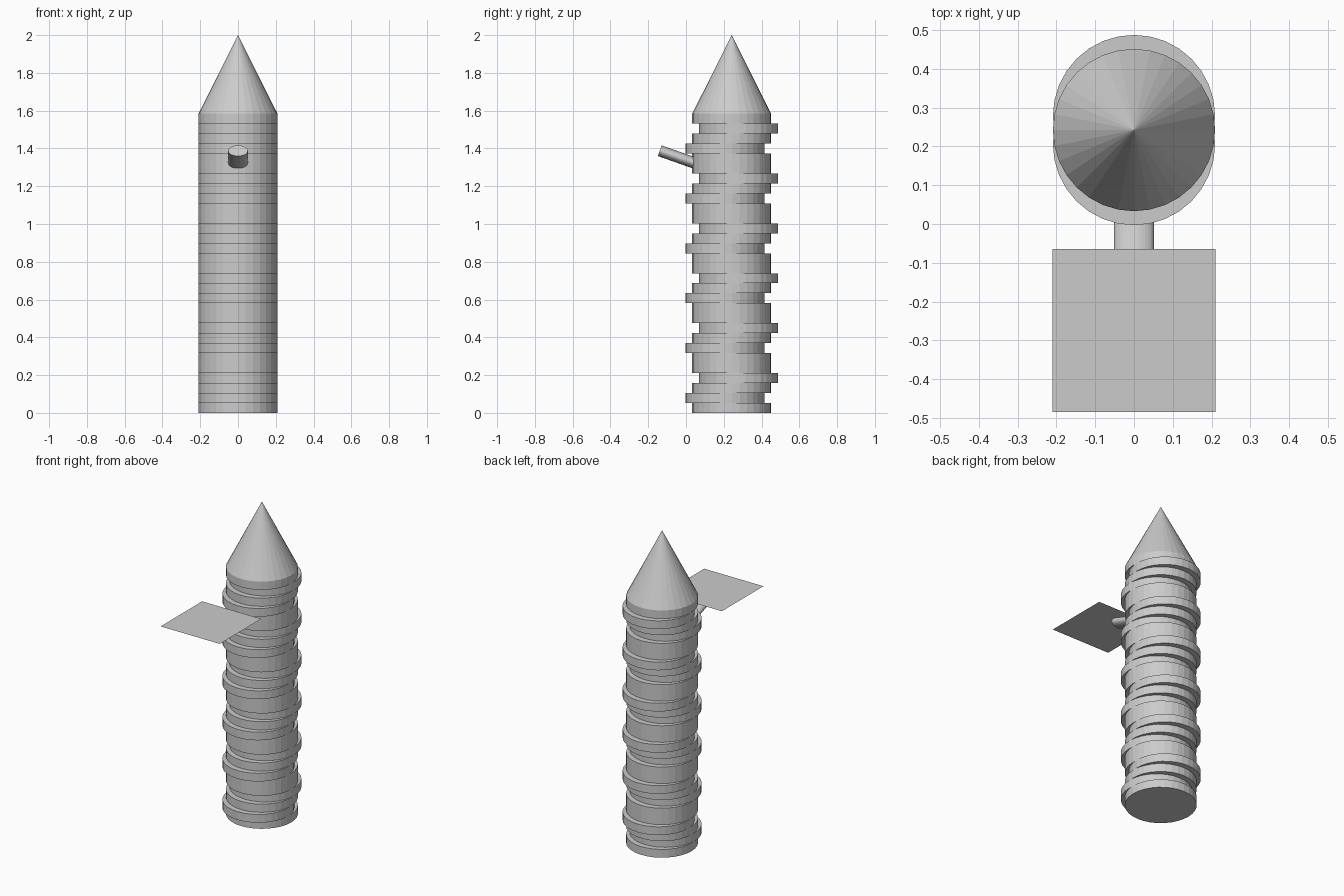
import bpy, math

if "Cube" in bpy.data.objects:
    bpy.data.objects.remove(bpy.data.objects["Cube"])

CY, R, SIDES = 0.242, 0.209, 32   # tower axis, radius, facets
H = 1.584 / 30                    # height of one slice
SHIFT = 0.036
PATTERN = [0, -1, 0, 1, 0]        # front/back offset of stacked slices


def cylinder(name, radius, depth, loc):
    bpy.ops.mesh.primitive_cylinder_add(vertices=SIDES, radius=radius,
                                        depth=depth, location=loc)
    obj = bpy.context.object
    obj.name = name
    return obj


# Tower body: runs of equal offset become one disc
offsets = PATTERN * 6
start = 0
for i in range(1, 31):
    if i == 30 or offsets[i] != offsets[start]:
        cylinder("tower_slice", R, (i - start) * H,
                 (0, CY + SHIFT * offsets[start], (i + start) * H / 2))
        start = i

# Pointed roof
bpy.ops.mesh.primitive_cone_add(vertices=SIDES, radius1=R, radius2=0,
                                depth=2 - 1.584,
                                location=(0, CY, (2 + 1.584) / 2))
bpy.context.object.name = "roof"

# Flattened support arm, rising outward to the platform
outer, inner = (-0.139, 1.388), (0.07, 1.314)
dy, dz = outer[0] - inner[0], outer[1] - inner[1]
arm = cylinder("support_arm", 1, math.hypot(dy, dz),
               (0, (outer[0] + inner[0]) / 2, (outer[1] + inner[1]) / 2))
arm.scale = (0.052, 0.03, 1)
arm.rotation_euler = (math.atan2(-dy, dz), 0, 0)

# Thin square platform
bpy.ops.mesh.primitive_plane_add(size=0.42, location=(0, -0.274, 1.421))
bpy.context.object.name = "platform"
